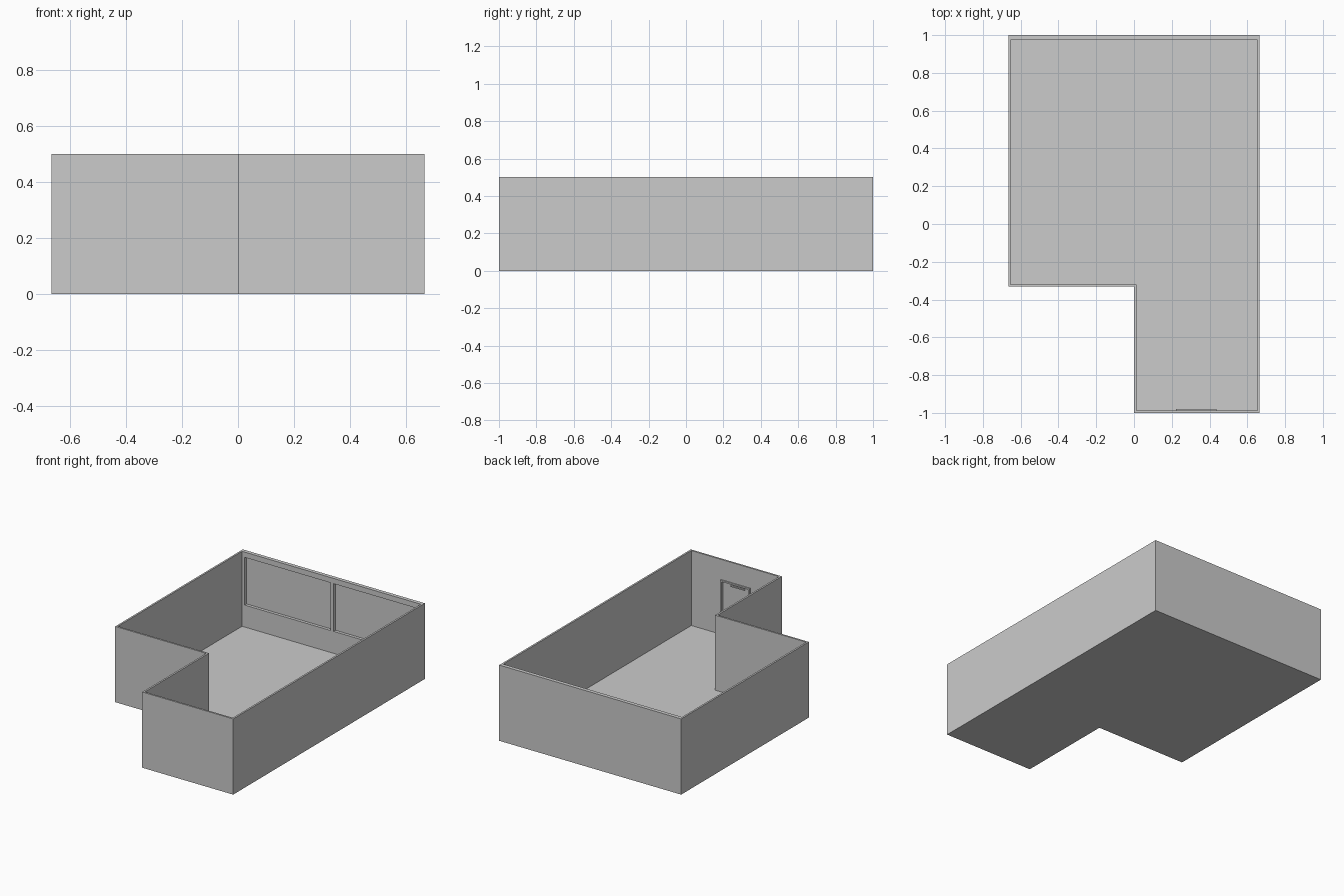
import bpy, bmesh

if "Cube" in bpy.data.objects:
    bpy.data.objects.remove(bpy.data.objects["Cube"])

W, H, T = 0.665, 0.5, 0.012      # half width, wall height, wall thickness
BACK = 0.975                     # inner face of the thicker window wall
FLOOR = 0.005

OUTER = [(-W, 1), (-W, -0.332), (0, -0.332), (0, -1), (W, -1), (W, 1)]
INNER = [(-W + T, BACK), (-W + T, -0.332 + T), (T, -0.332 + T),
         (T, -1 + T), (W - T, -1 + T), (W - T, BACK)]


def make_object(name, bm):
    bmesh.ops.recalc_face_normals(bm, faces=bm.faces)
    mesh = bpy.data.meshes.new(name)
    bm.to_mesh(mesh)
    bm.free()
    ob = bpy.data.objects.new(name, mesh)
    bpy.context.collection.objects.link(ob)
    return ob


def prism(name, outline, z0, z1):
    bm = bmesh.new()
    face = bm.faces.new([bm.verts.new((x, y, z0)) for x, y in outline])
    geom = bmesh.ops.extrude_face_region(bm, geom=[face])["geom"]
    top = [v for v in geom if isinstance(v, bmesh.types.BMVert)]
    bmesh.ops.translate(bm, verts=top, vec=(0, 0, z1 - z0))
    if not face.is_valid or len(bm.faces) < len(outline) + 2:
        bm.faces.new([v for v in bm.verts if v not in top])
    return make_object(name, bm)


def box(name, x0, x1, y0, y1, z0, z1):
    return prism(name, [(x0, y0), (x1, y0), (x1, y1), (x0, y1)], z0, z1)


def cut(target, cutter):
    cutter.hide_render = True
    mod = target.modifiers.new("cut", "BOOLEAN")
    mod.operation, mod.solver, mod.object = "DIFFERENCE", "EXACT", cutter
    bpy.context.view_layer.objects.active = target
    bpy.ops.object.modifier_apply(modifier=mod.name)
    bpy.data.objects.remove(cutter)


# L-shaped shell: floor slab and walls in one solid
room = prism("room_shell", OUTER, 0, H)
cut(room, prism("room_cutter", INNER, FLOOR, H + 0.1))

# Two wide window recesses in the back wall
for x0, x1 in ((-0.635, -0.008), (0.016, 0.635)):
    cut(room, box("window_cutter", x0, x1, 0.9, 0.995, 0.15, 0.465))

# Shallow door recess in the front wall
D0, D1, DTOP, FRAME = 0.222, 0.436, 0.367, 0.01
cut(room, box("door_cutter", D0 + FRAME, D1 - FRAME, -0.994, -0.95,
              FLOOR, DTOP - FRAME))

# Door frame standing proud of the wall
FY0, FY1 = -0.99, -0.98
for name, x0 in (("door_jamb_left", D0), ("door_jamb_right", D1 - FRAME)):
    box(name, x0, x0 + FRAME, FY0, FY1, FLOOR, DTOP - FRAME)
box("door_head", D0, D1, FY0, FY1, DTOP - FRAME, DTOP)

# Slim bar near the top of the door
box("door_bar", 0.265, 0.367, -0.995, -0.987, 0.338, 0.346)
